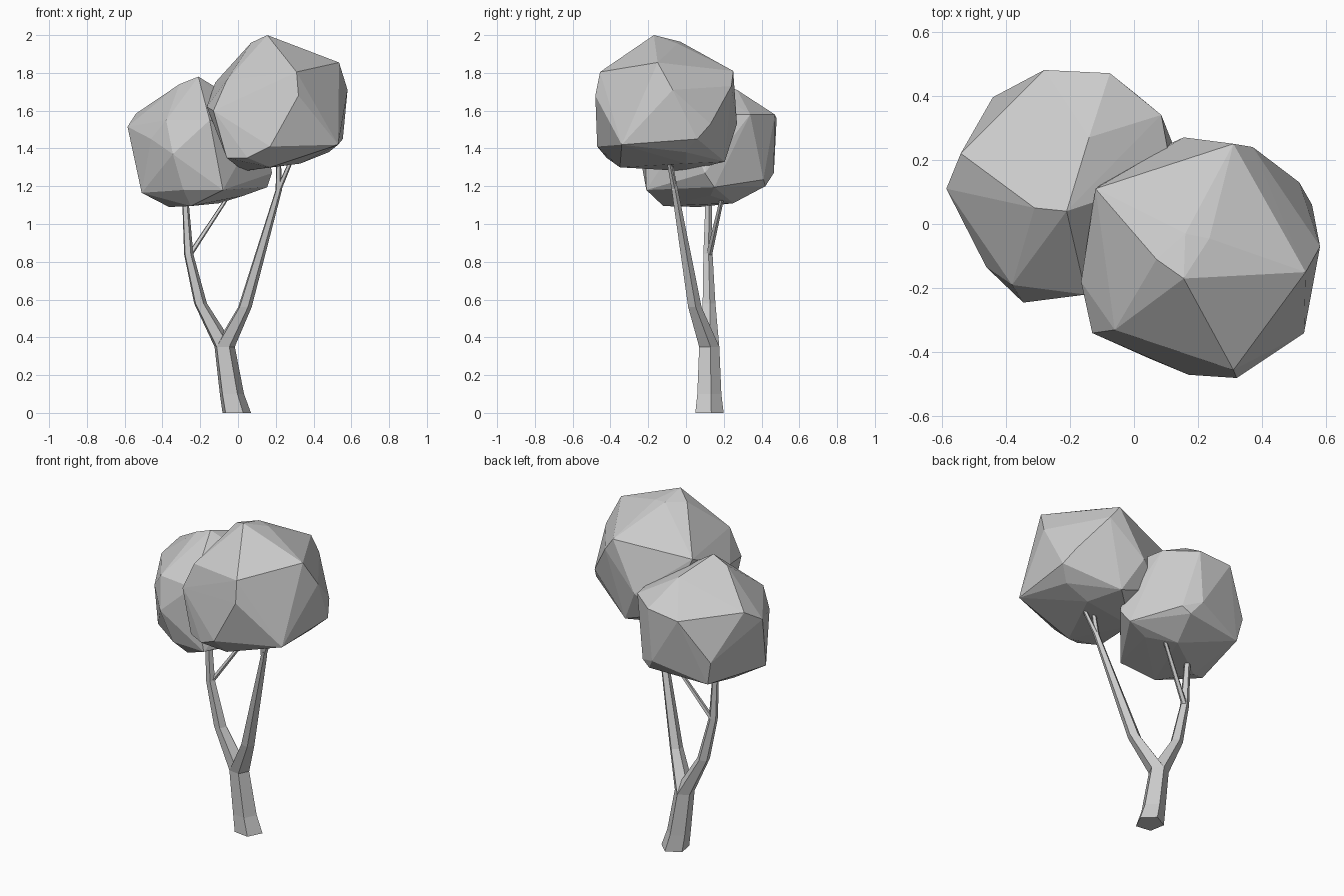
import bpy, bmesh, math
from mathutils import Vector

cube = bpy.data.objects.get("Cube")
if cube:
    bpy.data.objects.remove(cube, do_unlink=True)

# One plain grey for the whole tree
grey = bpy.data.materials.new("plain_grey")
grey.use_nodes = True
tone = (0.6, 0.6, 0.6, 1)
grey.diffuse_color = tone
grey.node_tree.nodes["Principled BSDF"].inputs["Base Color"].default_value = tone


def finish(name, bm):
    bmesh.ops.recalc_face_normals(bm, faces=bm.faces)
    mesh = bpy.data.meshes.new(name)
    bm.to_mesh(mesh)
    bm.free()
    mesh.materials.append(grey)
    obj = bpy.data.objects.new(name, mesh)
    bpy.context.collection.objects.link(obj)
    return obj


def limb(name, path, sides=5, turn=math.radians(10)):
    """Tapered five-sided limb; path holds (x, y, z, radius)."""
    bm = bmesh.new()
    rings = []
    for x, y, z, r in path:
        ring = []
        for i in range(sides):
            a = turn + math.tau * i / sides
            ring.append(bm.verts.new((x + r * math.cos(a), y + r * math.sin(a), z)))
        rings.append(ring)
    for low, high in zip(rings, rings[1:]):
        for i in range(sides):
            j = (i + 1) % sides
            bm.faces.new((low[i], low[j], high[j], high[i]))
    bm.faces.new(rings[0])
    bm.faces.new(rings[-1])
    return finish(name, bm)


def crown(name, points):
    """Faceted leaf mass wrapped around its corner points."""
    bm = bmesh.new()
    for p in points:
        bm.verts.new(Vector(p))
    hull = bmesh.ops.convex_hull(bm, input=bm.verts)
    inside = {v for v in hull["geom_interior"] if isinstance(v, bmesh.types.BMVert)}
    bmesh.ops.delete(bm, geom=list(inside), context="VERTS")
    return finish(name, bm)


# Trunk, with both branches growing from its top ring
fork = (-.073, .12, .35, .057)
limb("trunk", [(-.01, .12, 0, .08), (-.035, .12, .1, .068), fork])
limb("left_branch", [fork, (.035, .045, .56, .038),
                     (.215, -.06, 1.18, .018), (.215, -.09, 1.36, .012)])
limb("left_twig", [(.21, -.06, 1.17, .016), (.3, -.1, 1.38, .011)])
limb("right_branch", [fork, (-.2, .12, .58, .036),
                      (-.262, .115, .84, .026), (-.285, .12, 1.22, .015)])
limb("right_twig", [(-.26, .12, .83, .017), (-.03, .2, 1.18, .011)])

# Front, higher crown
crown("left_crown", [
    (.155, -.17, 2), (.07, -.11, 1.96), (.235, -.045, 1.955), (.16, -.03, 1.965),
    (.535, -.15, 1.855), (.58, -.07, 1.71), (.53, -.34, 1.42), (.555, .06, 1.45),
    (.515, .13, 1.53), (.31, .25, 1.81), (.155, .27, 1.53), (.37, .24, 1.73),
    (.32, -.48, 1.68), (.31, -.455, 1.805), (.17, -.47, 1.41),
    (-.13, -.34, 1.6), (-.165, -.18, 1.62), (-.12, .11, 1.75), (-.06, -.33, 1.76),
    (-.06, -.36, 1.35), (.05, -.42, 1.35), (.03, 0, 1.28), (.17, -.35, 1.3),
    (.26, .205, 1.33), (.33, 0, 1.32), (.48, 0, 1.38), (0, .2, 1.42),
    (.47, -.3, 1.4)])

# Rear, lower crown
crown("right_crown", [
    (-.21, .04, 1.78), (-.31, .05, 1.74), (-.14, .27, 1.71), (-.585, .11, 1.515),
    (-.54, .22, 1.585), (-.44, .395, 1.32), (-.28, .48, 1.56), (-.075, .47, 1.58),
    (.085, .34, 1.58), (.12, .15, 1.58), (.1, 0, 1.5), (-.15, -.22, 1.55),
    (-.38, -.19, 1.55), (-.345, -.245, 1.37), (-.29, -.2, 1.18),
    (-.46, -.135, 1.45), (-.51, -.03, 1.165), (-.365, .07, 1.09),
    (-.25, -.12, 1.095), (-.08, -.21, 1.18), (.03, .13, 1.15), (.155, .15, 1.195),
    (.18, .1, 1.27), (-.1, .465, 1.27), (-.41, .38, 1.18), (0, .41, 1.235),
    (-.05, .42, 1.2), (-.1, .25, 1.11)])
